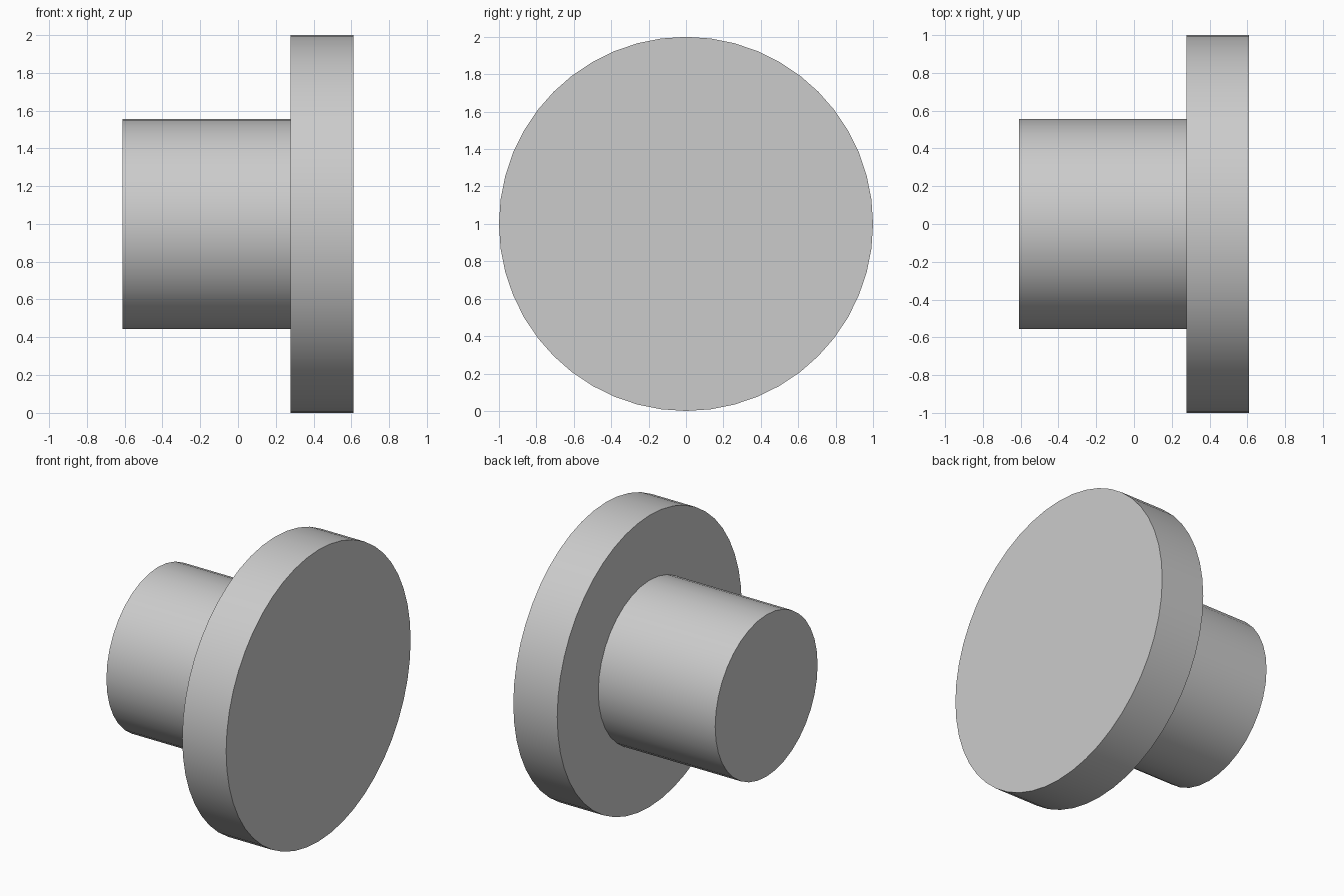
import bpy
import math

cube = bpy.data.objects.get("Cube")
if cube:
    bpy.data.objects.remove(cube, do_unlink=True)

grey = bpy.data.materials.new("plain grey")
grey.use_nodes = True
colour = (0.6, 0.6, 0.6, 1)
grey.diffuse_color = colour
grey.node_tree.nodes["Principled BSDF"].inputs["Base Color"].default_value = colour


def disc(name, radius, x_start, x_end, sides):
    """Solid cylinder along x, with its axis at z = 1."""
    bpy.ops.mesh.primitive_cylinder_add(
        vertices=sides, radius=radius, depth=x_end - x_start,
        location=((x_start + x_end) / 2, 0, 1), rotation=(0, math.pi / 2, 0))
    part = bpy.context.object
    part.name = name
    part.data.materials.append(grey)
    bpy.ops.object.transform_apply(location=False, rotation=True, scale=True)
    bpy.ops.object.shade_smooth_by_angle(angle=math.radians(30))
    return part


# Wide flange on the left and narrower shaft on the right
disc("flange", 1.0, 0.277, 0.61, 48)
disc("shaft", 0.555, -0.61, 0.277, 36)
